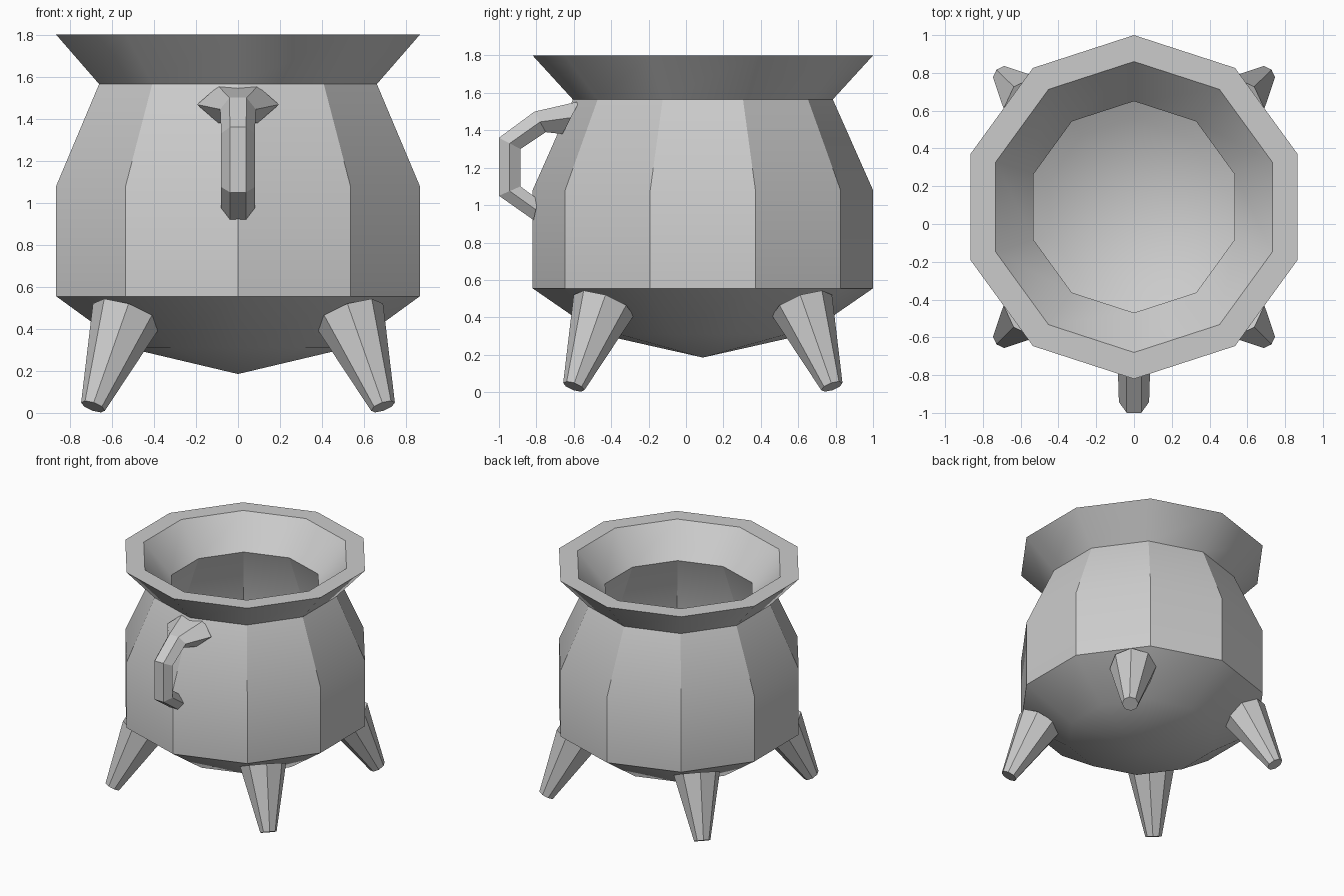
import bpy, bmesh, math
from mathutils import Vector

cube = bpy.data.objects.get("Cube")
if cube:
    bpy.data.objects.remove(cube, do_unlink=True)

CENTRE_Y = 0.09
SIDES = 10

iron = bpy.data.materials.new("grey iron")
iron.use_nodes = True
GREY = (0.6, 0.6, 0.6, 1)
iron.diffuse_color = GREY
iron.node_tree.nodes["Principled BSDF"].inputs["Base Color"].default_value = GREY


def add_object(name, bm, smooth=False):
    bmesh.ops.recalc_face_normals(bm, faces=bm.faces)
    mesh = bpy.data.meshes.new(name)
    bm.to_mesh(mesh)
    bm.free()
    mesh.materials.append(iron)
    obj = bpy.data.objects.new(name, mesh)
    bpy.context.collection.objects.link(obj)
    if smooth:
        bpy.ops.object.select_all(action='DESELECT')
        obj.select_set(True)
        bpy.context.view_layer.objects.active = obj
        bpy.ops.object.shade_smooth_by_angle(angle=math.radians(30))
    return obj


def bridge(bm, a, b):
    for i in range(len(a)):
        j = (i + 1) % len(a)
        bm.faces.new((a[i], a[j], b[j], b[i]))


def fan(bm, ring, tip):
    for i in range(len(ring)):
        bm.faces.new((ring[i], ring[(i + 1) % len(ring)], tip))


# Pot: outer wall, flat rim, inner wall, as one ten-sided closed lathe
profile = [(0.555, 0.31), (0.91, 0.555), (0.91, 1.08), (0.695, 1.565), (0.91, 1.8),
           (0.77, 1.8), (0.56, 1.565), (0.77, 1.06), (0.77, 0.62), (0.47, 0.42)]
bm = bmesh.new()
rings = []
for r, z in profile:
    ring = []
    for i in range(SIDES):
        a = math.pi / 2 + math.tau * i / SIDES
        ring.append(bm.verts.new((r * math.cos(a), CENTRE_Y + r * math.sin(a), z)))
    rings.append(ring)
for a, b in zip(rings, rings[1:]):
    bridge(bm, a, b)
fan(bm, rings[0], bm.verts.new((0, CENTRE_Y, 0.185)))
fan(bm, rings[-1], bm.verts.new((0, CENTRE_Y, 0.32)))
add_object("pot", bm, smooth=True)

# Legs: tapered eight-sided pegs splayed along the diagonals
for side, sx in (("left", 1), ("right", -1)):
    for end, sy in (("front", -1), ("back", 1)):
        top = Vector((sx * 0.53, CENTRE_Y + sy * 0.53, 0.465))
        foot = Vector((sx * 0.69, CENTRE_Y + sy * 0.69, 0.03))
        axis = top - foot
        bm = bmesh.new()
        bmesh.ops.create_cone(bm, cap_ends=True, segments=8,
                              radius1=0.06, radius2=0.17, depth=axis.length)
        turn = axis.to_track_quat('Z', 'Y').to_matrix().to_4x4()
        bmesh.ops.transform(bm, matrix=turn, verts=bm.verts)
        bmesh.ops.translate(bm, vec=(top + foot) / 2, verts=bm.verts)
        add_object(f"{end}_{side}_leg", bm)

# Handle: hexagonal bar, flared where it joins below the rim
# each section: outer (y, z), inner (y, z), half width
sections = [((-0.57, 1.555), (-0.66, 1.38), 0.195),
            ((-0.81, 1.50), (-0.75, 1.39), 0.085),
            ((-1.0, 1.36), (-0.885, 1.30), 0.08),
            ((-1.0, 1.05), (-0.885, 1.10), 0.08),
            ((-0.815, 0.92), (-0.79, 1.03), 0.08)]
bm = bmesh.new()
loops = []
for (oy, oz), (iy, iz), w in sections:
    h = w * 0.48
    my, mz = (oy + iy) / 2, (oz + iz) / 2
    points = [(h, oy, oz), (w, my, mz), (h, iy, iz),
              (-h, iy, iz), (-w, my, mz), (-h, oy, oz)]
    loops.append([bm.verts.new(p) for p in points])
for a, b in zip(loops, loops[1:]):
    bridge(bm, a, b)
bm.faces.new(loops[0])
bm.faces.new(loops[-1])
add_object("handle", bm)
